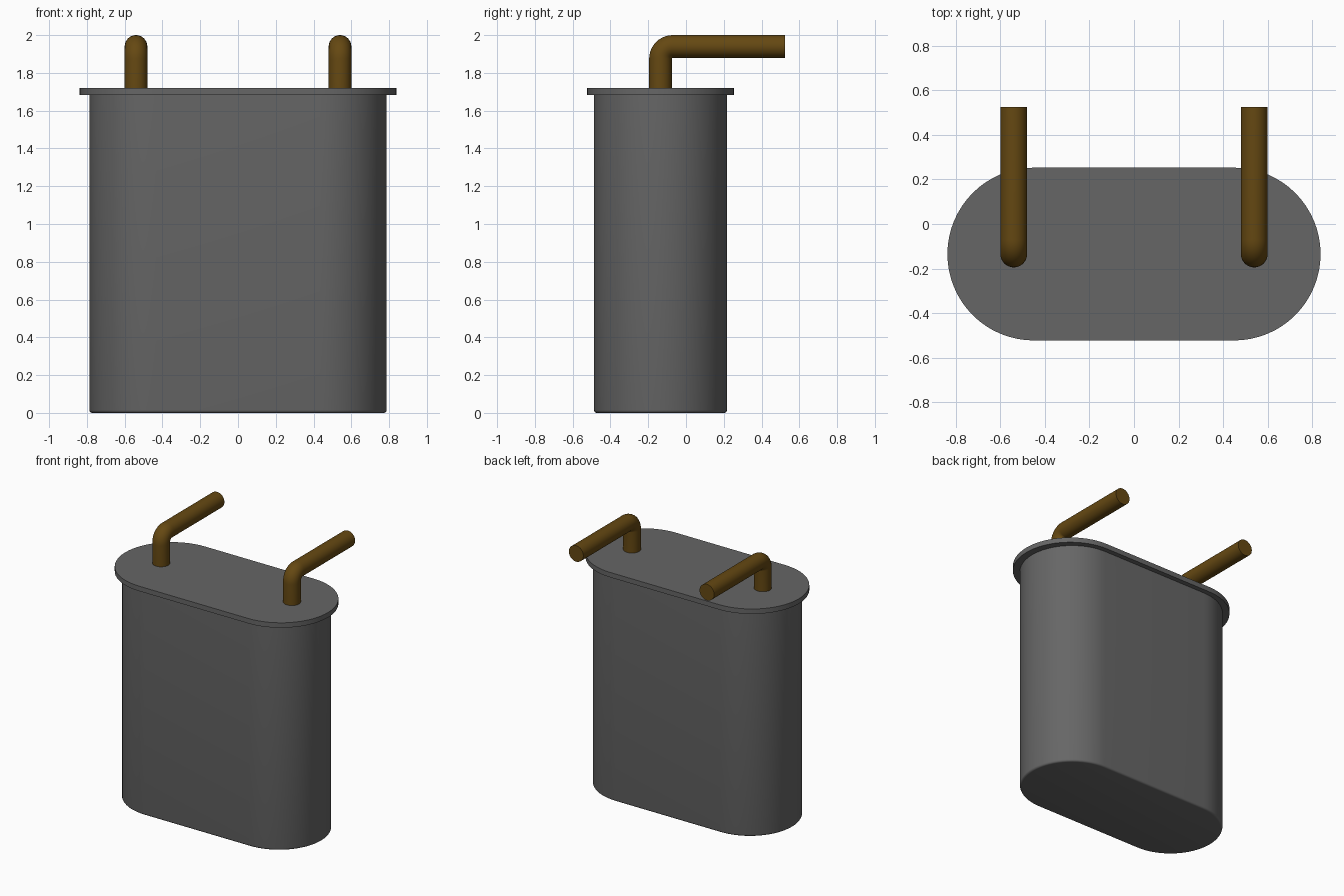
import bpy, bmesh
from math import sin, cos, pi, radians
from mathutils import Vector

cube = bpy.data.objects.get("Cube")
if cube:
    bpy.data.objects.remove(cube, do_unlink=True)

CENTRE_Y = -0.135


def make_material(name, colour):
    mat = bpy.data.materials.new(name)
    mat.use_nodes = True
    mat.diffuse_color = colour
    mat.node_tree.nodes["Principled BSDF"].inputs["Base Color"].default_value = colour
    return mat


def finish(name, bm, mat):
    bmesh.ops.recalc_face_normals(bm, faces=bm.faces)
    mesh = bpy.data.meshes.new(name)
    bm.to_mesh(mesh)
    bm.free()
    mesh.materials.append(mat)
    obj = bpy.data.objects.new(name, mesh)
    bpy.context.collection.objects.link(obj)
    bpy.ops.object.select_all(action='DESELECT')
    obj.select_set(True)
    bpy.context.view_layer.objects.active = obj
    bpy.ops.object.shade_smooth_by_angle(angle=radians(35))
    return obj


def loft(name, rings, mat):
    """Skin matching rings of points and cap both ends."""
    bm = bmesh.new()
    loops = [[bm.verts.new(p) for p in ring] for ring in rings]
    n = len(loops[0])
    for a, b in zip(loops, loops[1:]):
        for i in range(n):
            j = (i + 1) % n
            bm.faces.new((a[i], a[j], b[j], b[i]))
    bm.faces.new(loops[0][::-1])
    bm.faces.new(loops[-1])
    return finish(name, bm, mat)


def stadium(half_straight, radius, z, steps=32):
    """Outline with two straight sides and two round ends."""
    points = []
    for side in (1, -1):
        for i in range(steps + 1):
            a = -pi / 2 + pi * i / steps
            points.append((side * (half_straight + radius * cos(a)),
                           CENTRE_Y + side * radius * sin(a), z))
    return points


def pipe_rings(x, radius=0.06, bend=0.065, sides=32, steps=10):
    """Circles along an upright pipe that bends to point backwards."""
    top = 1.94
    path = [(CENTRE_Y, 1.71, 0)]
    for i in range(steps + 1):
        a = pi / 2 * i / steps
        path.append((CENTRE_Y + bend * (1 - cos(a)), top - bend + bend * sin(a), a))
    path.append((0.525, top, pi / 2))
    rings = []
    for y, z, a in path:
        across = Vector((0, cos(a), -sin(a)))
        rings.append([Vector((x, y, z)) + Vector((radius * cos(t), 0, 0)) + across * radius * sin(t)
                      for t in (2 * pi * k / sides for k in range(sides))])
    return rings


grey = make_material("dark grey", (0.133, 0.133, 0.133, 1))
brown = make_material("bronze brown", (0.130, 0.065, 0.006, 1))

# Tank body with a small rounded bottom edge
fillet = 0.015
body = [stadium(0.435, 0.352 - fillet * (1 - sin(a)), fillet * (1 - cos(a)))
        for a in (pi / 2 * i / 4 for i in range(5))]
body.append(stadium(0.435, 0.352, 1.69))
loft("tank_body", body, grey)

# Overhanging lid
loft("lid", [stadium(0.45, 0.388, z) for z in (1.683, 1.72)], grey)

# Bent pipes
for name, x in (("left_pipe", 0.54), ("right_pipe", -0.54)):
    loft(name, pipe_rings(x), brown)
